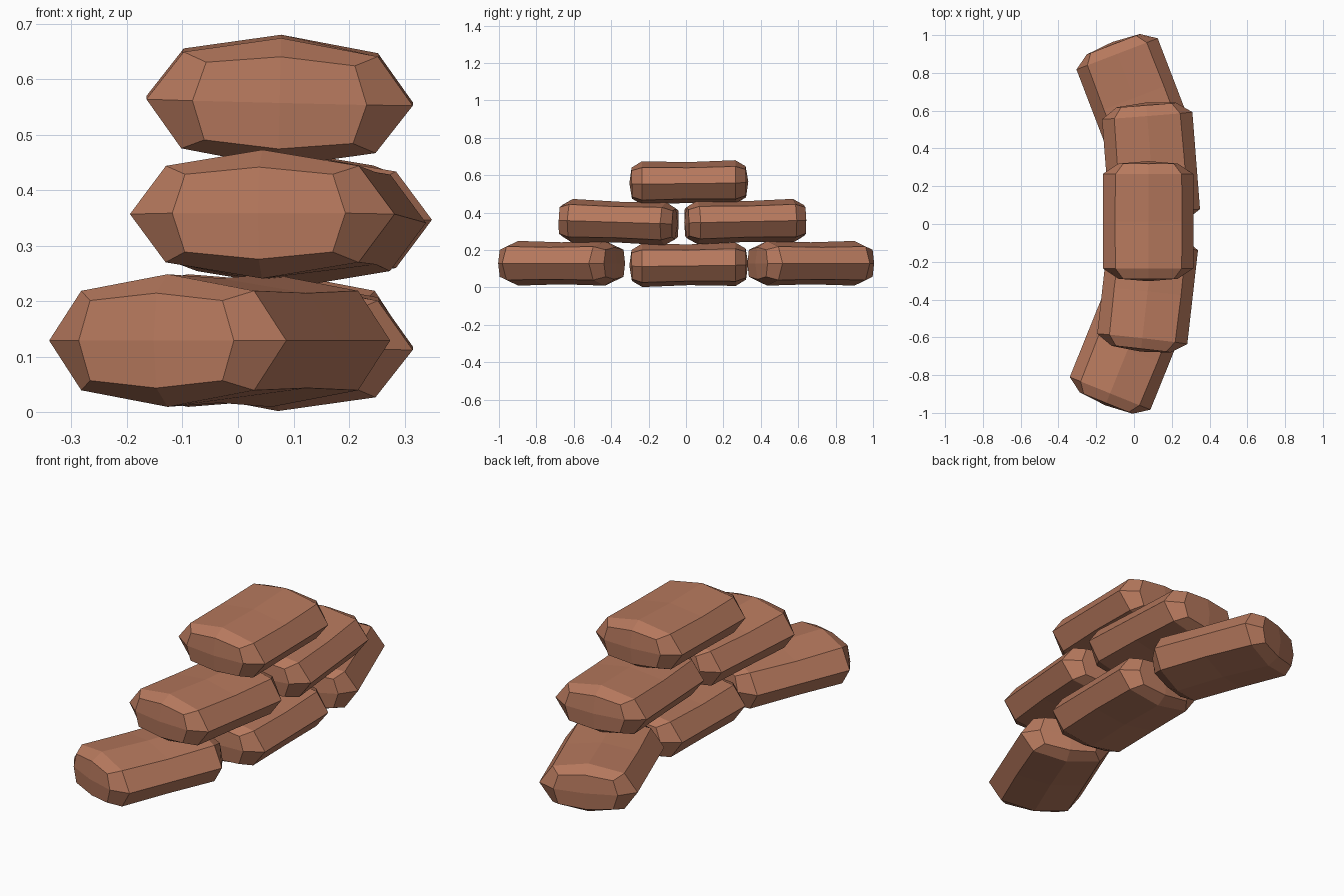
import bpy
import bmesh
from math import radians

cube = bpy.data.objects.get("Cube")
if cube:
    bpy.data.objects.remove(cube, do_unlink=True)

# Clay-brown cloth
cloth = bpy.data.materials.new("clay_cloth")
cloth.use_nodes = True
colour = (0.47, 0.19, 0.11, 1)
cloth.diffuse_color = colour
bsdf = cloth.node_tree.nodes["Principled BSDF"]
bsdf.inputs["Base Color"].default_value = colour
bsdf.inputs["Roughness"].default_value = 0.9


def section(side, corner_x, corner_z, top):
    """Eight-point symmetric cross-section, starting at the +x side."""
    return [(side, 0), (corner_x, corner_z), (0, top), (-corner_x, corner_z),
            (-side, 0), (-corner_x, -corner_z), (0, -top), (corner_x, -corner_z)]


def bag_mesh():
    """Stuffed bag along y: five rings with gently domed ends."""
    end = section(0.157, 0.134, 0.07, 0.083)
    shoulder = section(0.24, 0.175, 0.087, 0.116)
    waist = section(0.24, 0.178, 0.083, 0.109)
    bm = bmesh.new()
    rings = []
    for y, profile in ((-0.305, end), (-0.25, shoulder), (0, waist),
                       (0.25, shoulder), (0.305, end)):
        rings.append([bm.verts.new((x, y, z)) for x, z in profile])
    for a, b in zip(rings, rings[1:]):
        for i in range(8):
            j = (i + 1) % 8
            bm.faces.new((a[i], a[j], b[j], b[i]))
    # End caps: four quads around a raised centre
    for ring, y in ((rings[0], -0.318), (rings[-1], 0.318)):
        centre = bm.verts.new((0, y, 0))
        for i in range(0, 8, 2):
            bm.faces.new((ring[i], ring[i + 1], ring[(i + 2) % 8], centre))
    bmesh.ops.recalc_face_normals(bm, faces=bm.faces)
    mesh = bpy.data.meshes.new("sandbag")
    bm.to_mesh(mesh)
    bm.free()
    mesh.materials.append(cloth)
    return mesh


# Name, location, rotation in degrees, scale
bags = [
    ("bottom_front_bag", (-0.033, -0.665, 0.129), (0, 0, -22), (0.96, 1, 1.03)),
    ("bottom_middle_bag", (0.075, 0.015, 0.121), (0.7, 1.4, 0), (1, 1, 1)),
    ("bottom_back_bag", (0.0, 0.667, 0.129), (0, 0, 21), (0.96, 1, 1.03)),
    ("middle_front_bag", (0.072, -0.36, 0.349), (-1.8, 0, -6.5), (1, 1, 1)),
    ("middle_back_bag", (0.09, 0.317, 0.352), (1.2, 0, 4.5), (1, 1.03, 1)),
    ("top_bag", (0.075, 0.015, 0.561), (0.7, 1.4, 0), (1, 1, 1)),
]

mesh = bag_mesh()
for name, location, rotation, scale in bags:
    bag = bpy.data.objects.new(name, mesh)
    bag.location = location
    bag.rotation_euler = [radians(a) for a in rotation]
    bag.scale = scale
    bpy.context.collection.objects.link(bag)
